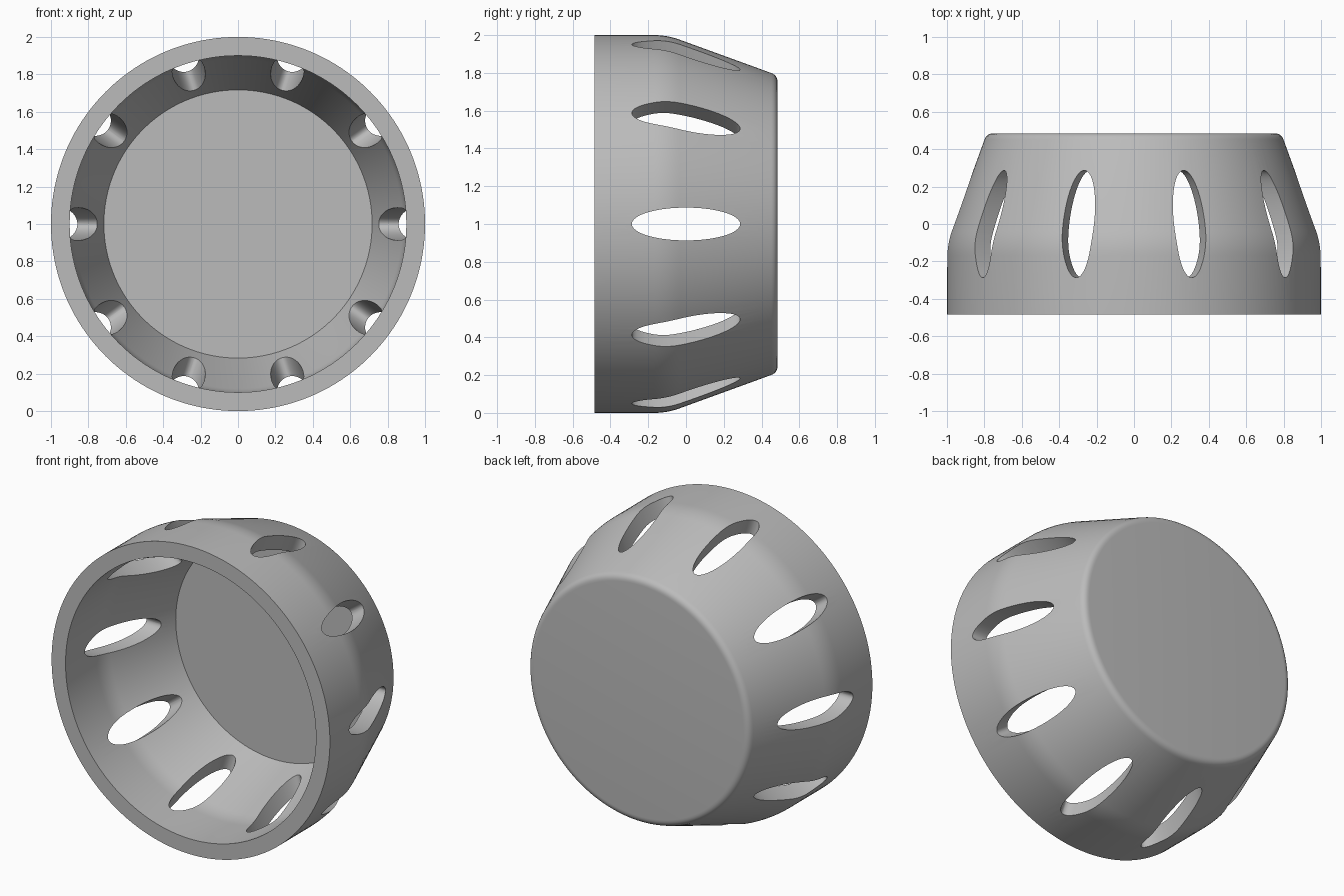
import bpy
import bmesh
from math import cos, sin, pi, radians
from mathutils import Vector, Matrix

if "Cube" in bpy.data.objects:
    bpy.data.objects.remove(bpy.data.objects["Cube"], do_unlink=True)

SEGMENTS = 160
HOLES = 10


def make_material(name, rgb):
    mat = bpy.data.materials.new(name)
    mat.use_nodes = True
    mat.diffuse_color = (*rgb, 1)
    mat.node_tree.nodes["Principled BSDF"].inputs["Base Color"].default_value = (*rgb, 1)
    return mat


def rounded(profile):
    """Turn (radius, y, rounding) corners into a polyline with softened bends."""
    points = []
    for i, (r, y, cut) in enumerate(profile):
        p = Vector((r, y))
        if not cut:
            points.append(p)
            continue
        before = Vector(profile[i - 1][:2])
        after = Vector(profile[i + 1][:2])
        a = p + (before - p).normalized() * cut
        b = p + (after - p).normalized() * cut
        steps = 6
        for k in range(steps + 1):
            t = k / steps
            points.append(a * (1 - t) ** 2 + p * 2 * t * (1 - t) + b * t ** 2)
    return points


def add_object(name, bm):
    bmesh.ops.recalc_face_normals(bm, faces=bm.faces)
    mesh = bpy.data.meshes.new(name)
    bm.to_mesh(mesh)
    bm.free()
    obj = bpy.data.objects.new(name, mesh)
    bpy.context.collection.objects.link(obj)
    return obj


# Cup: closed wall profile revolved around the front-to-back axis
wall = rounded([
    (0, 0.485, 0), (0.787, 0.485, 0.036), (1, -0.1, 0.07), (1, -0.485, 0),
    (0.9, -0.485, 0), (0.9, -0.118, 0.06), (0.717, 0.385, 0), (0, 0.385, 0),
])
bm = bmesh.new()
verts = [bm.verts.new((p.x, p.y, 0)) for p in wall]
edges = [bm.edges.new(pair) for pair in zip(verts, verts[1:])]
bmesh.ops.spin(bm, geom=verts + edges, cent=(0, 0, 0), axis=(0, 1, 0),
               angle=2 * pi, steps=SEGMENTS)
bmesh.ops.remove_doubles(bm, verts=bm.verts, dist=0.0001)
cup = add_object("slotted_cup", bm)
cup.location.z = 1
cup.data.materials.append(make_material("plain grey", (0.5, 0.5, 0.5)))

# Cutter: a ring of elliptical pegs pointing outwards
bm = bmesh.new()
for i in range(HOLES):
    place = (Matrix.Rotation(2 * pi * i / HOLES, 4, 'Y')
             @ Matrix.Translation((0.9, 0, 0))
             @ Matrix.Rotation(pi / 2, 4, 'Y')
             @ Matrix.Diagonal((0.087, 0.287, 1, 1)))
    bmesh.ops.create_cone(bm, cap_ends=True, segments=64, radius1=1, radius2=1,
                          depth=0.6, matrix=place)
cutter = add_object("slot_cutter", bm)
cutter.location.z = 1
cutter.hide_render = True

# Cut the slots, then keep only the finished cup
cut = cup.modifiers.new("slots", 'BOOLEAN')
cut.operation = 'DIFFERENCE'
cut.solver = 'EXACT'
cut.object = cutter
bpy.context.view_layer.objects.active = cup
cup.select_set(True)
bpy.ops.object.modifier_apply(modifier=cut.name)
bpy.data.objects.remove(cutter, do_unlink=True)
bpy.ops.object.shade_smooth_by_angle(angle=radians(30))
